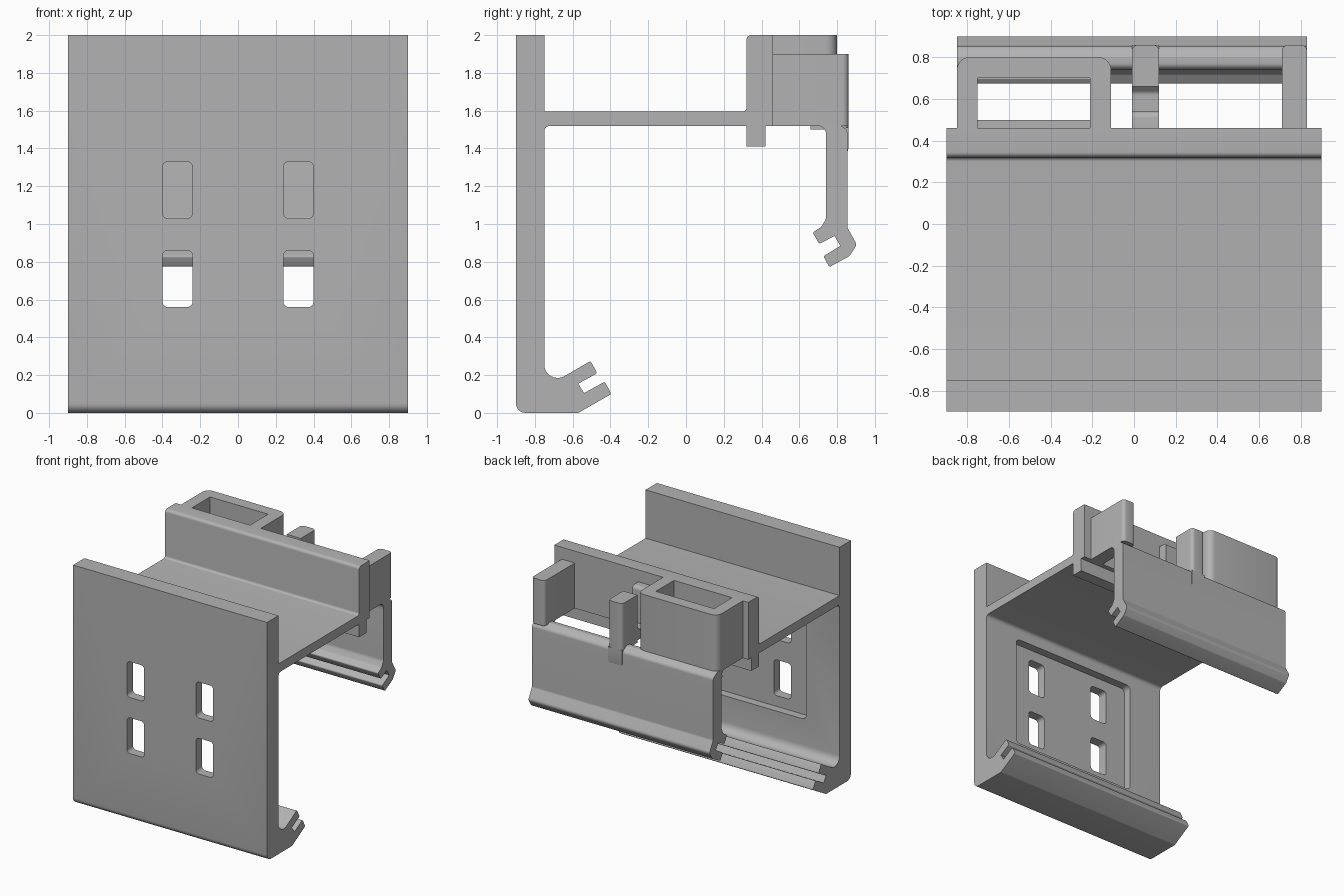
import bpy, bmesh, math
from mathutils import Vector

cube = bpy.data.objects.get("Cube")
if cube:
    bpy.data.objects.remove(cube)

grey = bpy.data.materials.new("plain_grey")
grey.use_nodes = True
colour = (0.45, 0.45, 0.45, 1)
grey.diffuse_color = colour
grey.node_tree.nodes["Principled BSDF"].inputs["Base Color"].default_value = colour


def rounded(points, steps=6):
    """Points are (a, b) or (a, b, radius); corners with a radius become arcs."""
    out = []
    for i, p in enumerate(points):
        here = Vector(p[:2])
        if len(p) == 2:
            out.append(here)
            continue
        before = (Vector(points[i - 1][:2]) - here).normalized()
        after = (Vector(points[(i + 1) % len(points)][:2]) - here).normalized()
        half = before.angle(after) / 2
        reach = p[2] / math.tan(half)
        centre = here + (before + after).normalized() * p[2] / math.sin(half)
        start, end = here + before * reach - centre, here + after * reach - centre
        sweep = start.angle(end)
        for k in range(steps + 1):
            t = k / steps
            out.append(centre + (start * math.sin((1 - t) * sweep)
                                 + end * math.sin(t * sweep)) / math.sin(sweep))
    return out


def prism(name, axis, points, low, high):
    """Extrude a rounded profile along x (y, z), y (x, z) or z (x, y)."""
    place = {"x": lambda a, b, h: (h, a, b),
             "y": lambda a, b, h: (a, h, b),
             "z": lambda a, b, h: (a, b, h)}[axis]
    bm = bmesh.new()
    face = bm.faces.new([bm.verts.new(place(a, b, low)) for a, b in rounded(points)])
    shift = Vector(place(0, 0, high - low))
    new = bmesh.ops.extrude_face_region(bm, geom=[face])["geom"]
    bmesh.ops.translate(bm, vec=shift,
                        verts=[v for v in new if isinstance(v, bmesh.types.BMVert)])
    bmesh.ops.recalc_face_normals(bm, faces=bm.faces)
    mesh = bpy.data.meshes.new(name)
    bm.to_mesh(mesh)
    bm.free()
    mesh.materials.append(grey)
    obj = bpy.data.objects.new(name, mesh)
    bpy.context.collection.objects.link(obj)
    return obj


def rect(a0, a1, b0, b1, r):
    return [(a0, b0, r), (a1, b0, r), (a1, b1, r), (a0, b1, r)]


def cut(target, cutters):
    for cutter in cutters:
        cutter.hide_render = True
        mod = target.modifiers.new(cutter.name, "BOOLEAN")
        mod.object = cutter
        mod.solver = "EXACT"
    bpy.context.view_layer.update()
    graph = bpy.context.evaluated_depsgraph_get()
    mesh = bpy.data.meshes.new_from_object(target.evaluated_get(graph))
    target.modifiers.clear()
    target.data = mesh
    for cutter in cutters:
        bpy.data.objects.remove(cutter)


# Main bracket: front plate, shelf, upright rib, lip and slotted foot
bracket = prism("main_bracket", "x", [
    (-.9, 0, .05), (-.57, 0, .02), (-.395, .1, .01), (-.43, .165, .01),
    (-.54, .105), (-.57, .155), (-.47, .21, .01), (-.505, .275, .01),
    (-.66, .185, .07), (-.75, .185, .07), (-.75, 1.52, .03),
    (.32, 1.52), (.32, 1.41), (.42, 1.41), (.42, 1.52), (.46, 1.52),
    (.46, 2), (.32, 2, .025), (.32, 1.595, .02), (-.75, 1.595),
    (-.75, 2), (-.9, 2)], -.9, .9)

# Four slots and the shallow recess on the back of the front plate
cutters = [prism("slot_cutter", "y", rect(x - .08, x + .08, z, z + .3, .03), -1, -.7)
           for x in (-.32, .32) for z in (.56, 1.03)]
cutters.append(prism("recess_cutter", "y", rect(-.59, .59, .47, 1.42, .04), -.82, -.7))
cut(bracket, cutters)

# Pocket box behind the rib
pocket = prism("pocket_box", "z", [
    (-.85, .45), (-.11, .45), (-.11, .8, .06), (-.85, .8, .06)], 1.52, 2)
cut(pocket, [prism("pocket_cutter", "z",
                   [(-.75, .5), (-.21, .5), (-.21, .7), (-.75, .7)], 1.4, 2.1),
             prism("pocket_mouth_cutter", "z",
                   [(-.75, .46), (-.21, .46), (-.21, .7), (-.75, .7)], 1.6, 2.1)])

# Rear panel with the angled slotted hook at its lower edge
prism("rear_hook_panel", "x", [
    (.742, 1.53, .03), (.742, 1.03, .05), (.717, .985, .02), (.67, .955, .01),
    (.706, .894, .01), (.786, .937), (.817, .884), (.727, .83, .01),
    (.759, .772, .01), (.865, .83, .025), (.905, .89, .03), (.855, .98, .03),
    (.855, 1.5, .035), (.8, 1.53, .02)], -.85, .83)

# End arm and fillets joining the panel to the box and the arm
prism("end_arm", "z", [
    (.71, .45), (.83, .45), (.83, .86, .03), (.71, .86, .03)], 1.52, 1.9)
for name, low, high in (("box_gusset", -.85, -.11), ("arm_gusset", .71, .83)):
    prism(name, "x", [(.69, 1.53), (.69, 1.52), (.742, 1.52, .045),
                      (.742, 1.46), (.75, 1.46), (.75, 1.53)], low, high)

# Centre post, with its bridge and the stop against the rib
prism("centre_post", "z", [
    (-.01, .66), (.12, .66), (.12, .86, .03), (-.01, .86, .03)], 1.5, 1.9)
prism("centre_post_ridge", "x", [
    (.8, 1.51), (.8, 1.36), (.85, 1.36), (.86, 1.4), (.86, 1.51)], -.01, .12)
prism("centre_bridge", "x", [
    (.45, 1.52), (.75, 1.52), (.75, 1.6), (.67, 1.6), (.67, 1.64),
    (.63, 1.6, .03), (.45, 1.6)], -.01, .12)
prism("centre_stop", "x", [
    (.45, 1.53), (.54, 1.53), (.54, 1.9, .03), (.45, 1.9)], -.01, .12)

# Smooth rounded corners while keeping crisp edges
bpy.ops.object.select_all(action="DESELECT")
for obj in bpy.context.collection.objects:
    if obj.type == "MESH" and obj.data.materials and obj.data.materials[0] == grey:
        obj.select_set(True)
        bpy.context.view_layer.objects.active = obj
bpy.ops.object.shade_smooth_by_angle(angle=math.radians(35))
